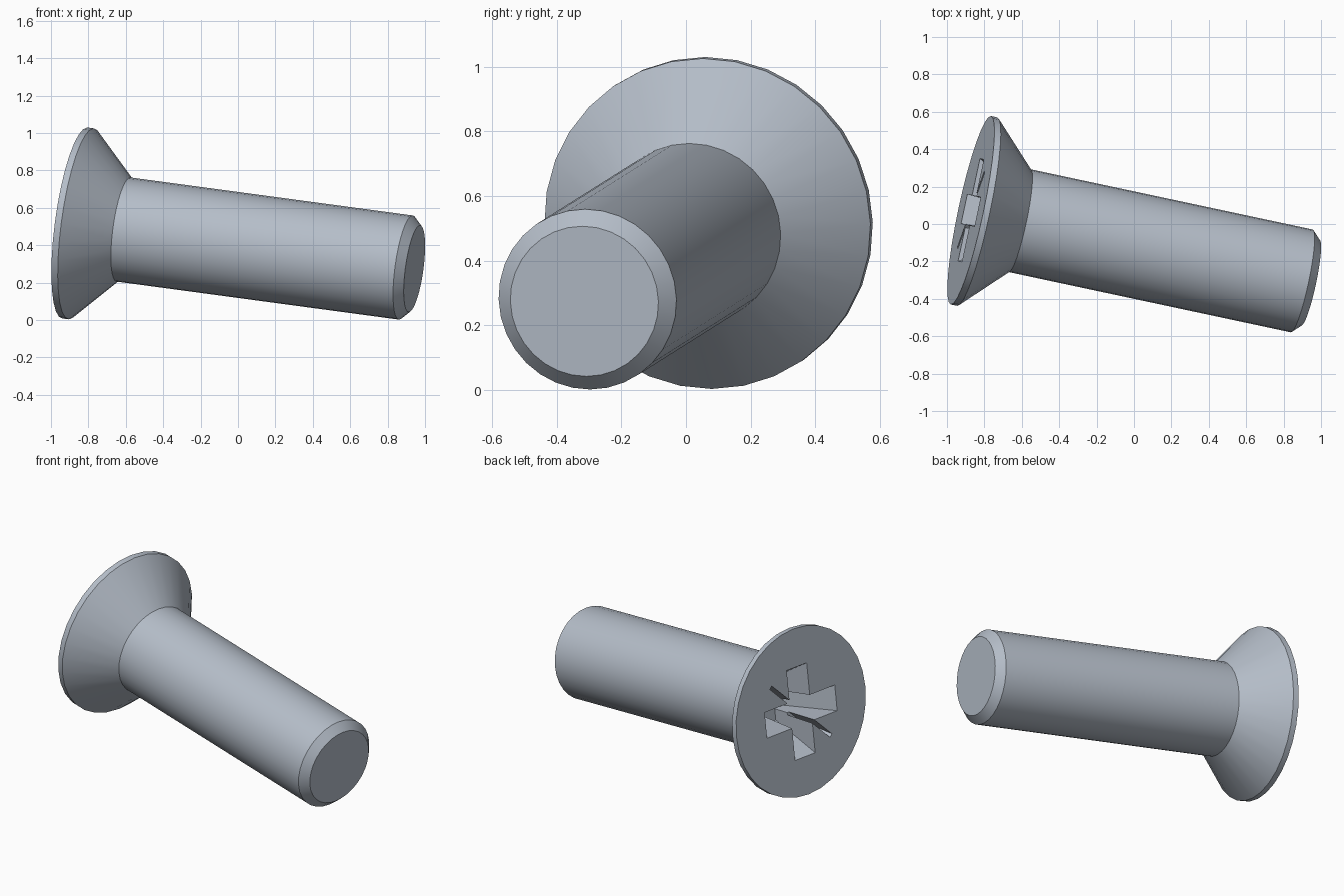
import bpy, bmesh, math
from mathutils import Matrix, Vector

cube = bpy.data.objects.get("Cube")
if cube:
    bpy.data.objects.remove(cube)

# Screw proportions, measured along the axis from the head face
LENGTH, HEAD_R, SHANK_R, TIP_R = 1.872, 0.515, 0.281, 0.234
RIM = 0.035
SIDES = 32

steel = bpy.data.materials.new("steel grey")
steel.use_nodes = True
colour = (0.46, 0.51, 0.58, 1)
steel.diffuse_color = colour
steel.node_tree.nodes["Principled BSDF"].inputs["Base Color"].default_value = colour


def add_object(name, bm):
    bmesh.ops.recalc_face_normals(bm, faces=bm.faces)
    mesh = bpy.data.meshes.new(name)
    bm.to_mesh(mesh)
    bm.free()
    mesh.materials.append(steel)
    obj = bpy.data.objects.new(name, mesh)
    bpy.context.collection.objects.link(obj)
    return obj


def lathe(name, profile):
    """Turn (radius, height) points around z and cap both ends."""
    bm = bmesh.new()
    verts = [bm.verts.new((r, 0, h)) for r, h in profile]
    edges = [bm.edges.new(pair) for pair in zip(verts, verts[1:])]
    bmesh.ops.spin(bm, geom=verts + edges, cent=(0, 0, 0), axis=(0, 0, 1),
                   angle=math.tau, steps=SIDES, use_merge=True)
    bmesh.ops.remove_doubles(bm, verts=bm.verts, dist=0.0001)
    bmesh.ops.holes_fill(bm, edges=bm.edges, sides=0)
    return add_object(name, bm)


def tapered_bar(name, reach, width, depth, turn):
    """Bar across the axis, tapering from the (top, bottom) half sizes."""
    bm = bmesh.new()
    bmesh.ops.create_cube(bm, size=2)
    for v in bm.verts:
        low = v.co.z > 0
        t = 1 if low else -0.1
        v.co.x *= reach[0] + t * (reach[1] - reach[0])
        v.co.y *= width[0] + t * (width[1] - width[0])
        v.co.z = depth * t
    bm.transform(Matrix.Rotation(math.radians(turn), 4, "Z"))
    obj = add_object(name, bm)
    obj.hide_render = True
    return obj


# Countersunk head, shank and chamfered tip in one turned body
cone_end = RIM + HEAD_R - SHANK_R
chamfer = SHANK_R - TIP_R
screw = lathe("countersunk_screw", [
    (HEAD_R, 0), (HEAD_R, RIM), (SHANK_R, cone_end),
    (SHANK_R, LENGTH - chamfer), (TIP_R, LENGTH)])

# Cross recess with thin diagonal ribs
cutters = []
for turn in (0, 90):
    cutters.append(tapered_bar("cross_cutter", (0.28, 0.13), (0.08, 0.06), 0.3, turn))
    cutters.append(tapered_bar("rib_cutter", (0.303, 0.2), (0.012, 0.01), 0.2, turn + 45))

bpy.context.view_layer.objects.active = screw
for cutter in cutters:
    mod = screw.modifiers.new("recess", "BOOLEAN")
    mod.operation = "DIFFERENCE"
    mod.solver = "EXACT"
    mod.object = cutter
    bpy.ops.object.modifier_apply(modifier=mod.name)
for cutter in cutters:
    bpy.data.objects.remove(cutter)

# Lay the screw along its slanted axis
axis = Vector((0.9695, -0.207, -0.1305)).normalized()
side = Vector((0, 0, 1)).cross(axis).normalized()
up = axis.cross(side)
pose = Matrix((side, up, axis)).transposed().to_4x4()
pose.translation = (-0.872, 0.0735, 0.519)
screw.data.transform(pose)

bpy.ops.object.select_all(action="DESELECT")
screw.select_set(True)
bpy.ops.object.shade_smooth_by_angle(angle=math.radians(30))
